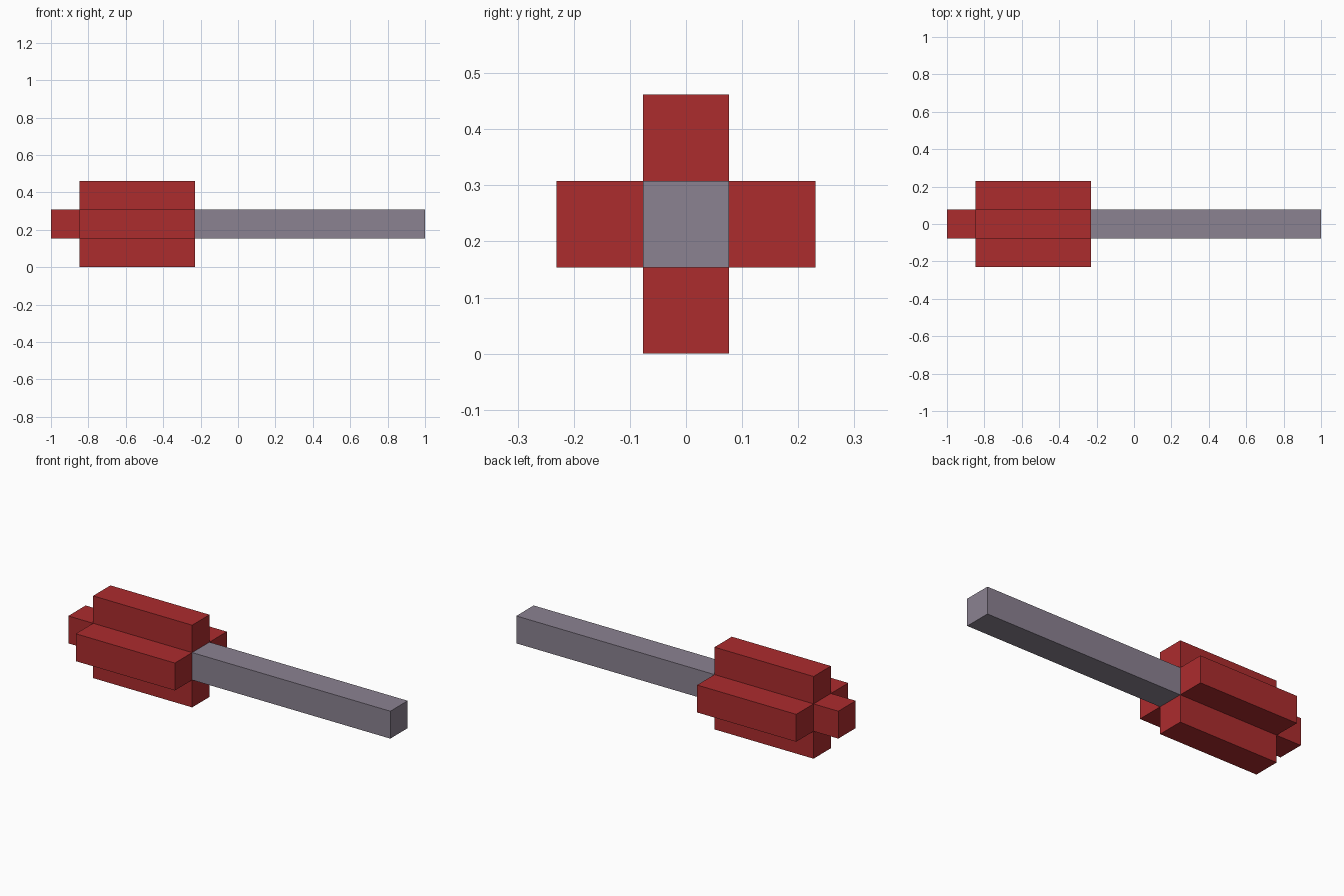
import bpy, bmesh, math
from mathutils import Matrix, Vector

if "Cube" in bpy.data.objects:
    bpy.data.objects.remove(bpy.data.objects["Cube"])

U = 2 / 13            # one block of the model
ZC = 1.5 * U          # height of the centre axis


def material(name, rgb):
    m = bpy.data.materials.new(name)
    m.diffuse_color = (*rgb, 1)
    m.use_nodes = True
    m.node_tree.nodes["Principled BSDF"].inputs["Base Color"].default_value = m.diffuse_color
    return m


red = material("red", (0.413, 0.025, 0.027))
grey = material("purple grey", (0.258, 0.223, 0.283))


def box(name, x0, x1, mat, offset=0, angle=0, hidden=(0, 0, 0)):
    """Square bar along x, lifted off the axis and turned around it.
    The face pointing along 'hidden' touches another part and is left out."""
    bm = bmesh.new()
    bmesh.ops.create_cube(bm, size=1)
    bm.normal_update()
    gone = [f for f in bm.faces if f.normal.dot(Vector(hidden)) > 0.9]
    bmesh.ops.delete(bm, geom=gone, context='FACES')
    m = (Matrix.Translation((0, 0, ZC)) @ Matrix.Rotation(angle, 4, 'X')
         @ Matrix.Translation(((x0 + x1) / 2, 0, offset))
         @ Matrix.Diagonal((x1 - x0, U, U, 1)))
    bmesh.ops.transform(bm, matrix=m, verts=bm.verts)
    me = bpy.data.meshes.new(name)
    bm.to_mesh(me)
    bm.free()
    me.materials.append(mat)
    ob = bpy.data.objects.new(name, me)
    bpy.context.collection.objects.link(ob)


HEAD0, HEAD1 = -1 + U, -1 + 5 * U

# handle and end tip on the axis
box("handle", HEAD1, 1, grey, hidden=(-1, 0, 0))
box("head_tip", -1, HEAD0, red, hidden=(1, 0, 0))

# four arms of the cross-shaped head
for i, side in enumerate(("top", "front", "bottom", "back")):
    box("head_arm_" + side, HEAD0, HEAD1, red, offset=U,
        angle=i * math.pi / 2, hidden=(0, 0, -1))
